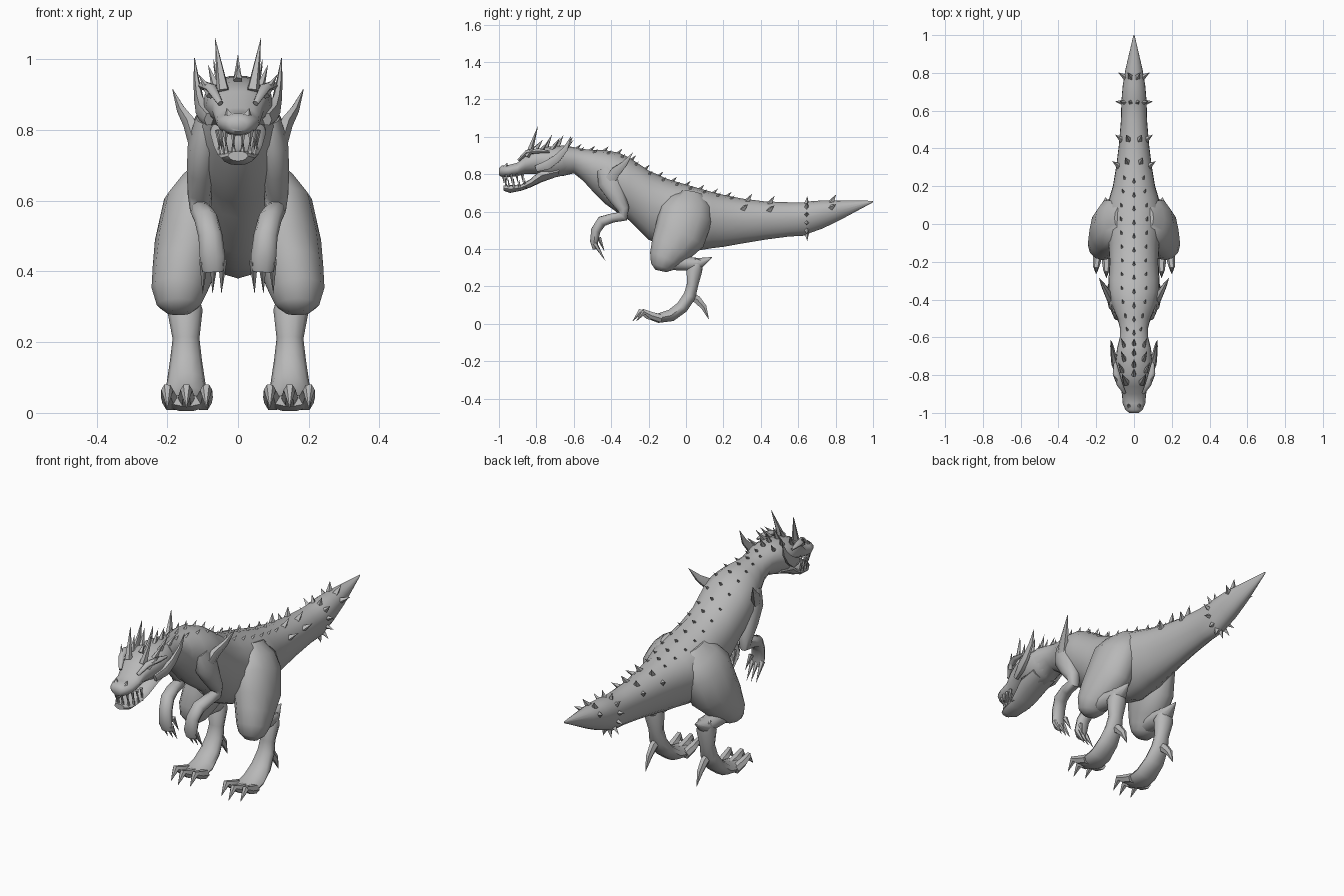
import bpy, bmesh, math
from mathutils import Vector

skin = bpy.data.materials.new("stone_grey")
skin.diffuse_color = (0.48, 0.48, 0.48, 1)


def finish(name, bm, mirror=False, angle=50):
    bmesh.ops.recalc_face_normals(bm, faces=bm.faces)
    me = bpy.data.meshes.new(name)
    bm.to_mesh(me)
    bm.free()
    ob = bpy.data.objects.new(name, me)
    bpy.context.collection.objects.link(ob)
    me.materials.append(skin)
    if mirror:
        ob.modifiers.new("mirror", 'MIRROR').use_mirror_merge = False
    bpy.ops.object.select_all(action='DESELECT')
    ob.select_set(True)
    bpy.context.view_layer.objects.active = ob
    bpy.ops.object.shade_smooth_by_angle(angle=math.radians(angle))
    return ob


def skin_rings(bm, rings):
    vs = [[bm.verts.new(p) for p in r] for r in rings]
    n = len(vs[0])
    for a, b in zip(vs, vs[1:]):
        for i in range(n):
            bm.faces.new((a[i], a[(i + 1) % n], b[(i + 1) % n], b[i]))
    bm.faces.new(vs[0])
    bm.faces.new(vs[-1][::-1])


def section(s, a, egg):
    """Point on an upright egg-shaped section s = (y, top, bottom, half width)."""
    y, top, bot, w = s
    sn = math.sin(a)
    return Vector((w * math.cos(a) * (1 + egg * sn), y, (top + bot) / 2 + (top - bot) / 2 * sn))


def loft(name, prof, n=16, egg=0.15):
    bm = bmesh.new()
    skin_rings(bm, [[section(s, 2 * math.pi * (i + .5) / n + math.pi / n, egg) for i in range(n)] for s in prof])
    return finish(name, bm)


def tube(name, pts, n=10, mirror=True):
    """Tube along points (x, y, z, half width, half depth)."""
    bm, rings = bmesh.new(), []
    for i, p in enumerate(pts):
        c = Vector(p[:3])
        t = (Vector(pts[min(i + 1, len(pts) - 1)][:3]) - Vector(pts[max(i - 1, 0)][:3])).normalized()
        side = (Vector((1, 0, 0)) - t * t.x).normalized()
        up = side.cross(t)
        rings.append([c + side * p[3] * math.cos(2 * math.pi * k / n) + up * p[4] * math.sin(2 * math.pi * k / n)
                      for k in range(n)])
    skin_rings(bm, rings)
    return finish(name, bm, mirror)


def spikes(name, items, mirror=True, n=5):
    """Cones given as (base, tip, radius)."""
    bm = bmesh.new()
    for base, tip, r in items:
        b, t = Vector(base), Vector(tip)
        q = (t - b).to_track_quat('Z', 'Y')
        ring = [bm.verts.new(b + q @ Vector((r * math.cos(2 * math.pi * k / n), r * math.sin(2 * math.pi * k / n), 0)))
                for k in range(n)]
        top = bm.verts.new(t)
        bm.faces.new(ring)
        for k in range(n):
            bm.faces.new((ring[k], ring[(k + 1) % n], top))
    return finish(name, bm, mirror, 40)


# Neck, torso and tail
body = [(-.66, .955, .79, .09), (-.60, .945, .805, .075), (-.55, .935, .765, .075), (-.50, .93, .71, .088),
        (-.43, .928, .64, .118), (-.36, .915, .59, .135), (-.30, .888, .55, .135), (-.20, .82, .45, .13),
        (-.10, .775, .405, .135), (0, .745, .38, .145), (.08, .722, .395, .145), (.14, .705, .405, .13),
        (.20, .69, .412, .112), (.30, .67, .43, .095), (.42, .655, .45, .08), (.55, .65, .467, .069),
        (.64, .65, .472, .067), (.66, .655, .485, .066), (.73, .66, .51, .06), (.82, .66, .553, .045), (1.0, .658, .650, .003)]
loft("body", body)


def on_body(y, deg):
    for a, b in zip(body, body[1:]):
        if a[0] <= y <= b[0]:
            f = (y - a[0]) / (b[0] - a[0])
            return section([u + (v - u) * f for u, v in zip(a, b)], math.radians(deg), .15)


def body_spike(y, deg, length, r, lean=.6):
    p = on_body(y, deg)
    d = Vector((math.cos(math.radians(deg)), lean, math.sin(math.radians(deg)))).normalized()
    return p - d * .012, p + d * length, r


# Head with upper jaw, then the open lower jaw
loft("head", [(-1.0, .832, .795, .025), (-.985, .847, .785, .045), (-.95, .85, .783, .06), (-.90, .863, .79, .064),
              (-.86, .91, .80, .073), (-.80, .937, .80, .09), (-.73, .95, .775, .1), (-.66, .955, .79, .09),
              (-.60, .94, .81, .07)], 14, .1)
loft("lower_jaw", [(-.975, .74, .712, .028), (-.94, .742, .70, .047), (-.88, .745, .712, .056),
                   (-.83, .775, .73, .068), (-.77, .83, .758, .08), (-.68, .84, .79, .075)], 12, .1)

# Teeth along both jaws
teeth = []
for i, (x, y) in enumerate([(.014, -.978), (.036, -.962), (.048, -.935), (.053, -.905), (.056, -.875)]):
    teeth.append(((x, y, .80), (x * .95, y + .006, .745 + .008 * (i % 2)), .009))
    teeth.append(((x * .9, y + .015, .73), (x * .95, y + .012, .785 - .01 * (i % 2)), .008))
spikes("teeth", teeth)

# Head horns, brows and crest
spikes("crown_horns", [((.042, -.84, .91), (.065, -.79, 1.062), .019),
                       ((.075, -.85, .90), (.112, -.80, .957), .016),
                       ((.062, -.78, .92), (.085, -.73, .985), .014),
                       ((.05, -.72, .93), (.07, -.67, 1.0), .014),
                       ((.05, -.65, .93), (.07, -.60, .985), .012)])
tube("brow_ridge", [(.05, -.895, .875, .008, .008), (.075, -.85, .918, .016, .013), (.095, -.79, .925, .018, .013),
                    (.1, -.73, .92, .006, .006)], 8)
tube("cheek_horn", [(.082, -.80, .83, .014, .02), (.1, -.74, .85, .02, .028), (.11, -.69, .885, .014, .024),
                    (.117, -.645, .935, .009, .016), (.123, -.615, 1.003, .001, .001)], 6)
spikes("crest", [((0, y, .94), (0, y + .035, z), .014)
                 for y, z in [(-.80, .985), (-.75, 1.015), (-.69, 1.01), (-.64, 1.0)]], False)
spikes("nostril_bumps", [((.025, -.965, .835), (.032, -.955, .862), .016)])

# Spine and flank spikes
spikes("spine_spikes", [body_spike(-.58 + .073 * i, 90, .03, .011, 1) for i in range(12)], False, 4)
spikes("back_spikes", [body_spike(-.56 + .073 * i, 66, .024, .01, .9) for i in range(12)], True, 4)
spikes("tail_spikes", [body_spike(y, a, .045, .018) for y, a in
                       [(.31, 35), (.33, 70), (.45, 35), (.45, 70), (.78, 25), (.78, 70)]], True, 4)
spikes("tail_ring", [body_spike(.645, 15 + 30 * i, .036, .016, .1) for i in range(12)], False, 4)

# Shoulder spike
tube("shoulder_spike", [(.115, -.41, .76, .025, .035), (.135, -.375, .815, .02, .03), (.16, -.33, .855, .013, .018),
                        (.185, -.285, .915, .001, .001)], 6)

# Arms and hands
tube("arm", [(.085, -.43, .83, .035, .05), (.098, -.405, .76, .044, .07), (.105, -.37, .68, .04, .05),
             (.108, -.335, .615, .034, .034), (.106, -.335, .575, .03, .03), (.102, -.39, .567, .032, .026),
             (.09, -.45, .548, .034, .03), (.078, -.482, .50, .034, .027), (.072, -.492, .44, .036, .022),
             (.07, -.485, .40, .03, .014)])
claws = []
for x in (.045, .07, .098):
    claws += [((x, -.487, .43), (x + .002, -.43, .335), .014)]
spikes("finger_claws", claws + [((.05, -.465, .46), (.035, -.435, .385), .013)])

# Thighs
tube("thigh", [(.075, .03, .70, .03, .06), (.095, .02, .645, .07, .12), (.113, .0, .585, .098, .145),
               (.135, -.035, .47, .102, .14), (.155, -.085, .40, .088, .112), (.167, -.115, .345, .078, .085),
               (.168, -.13, .305, .062, .06), (.168, -.135, .283, .035, .03)], 12)

# Lower legs and feet
tube("shank", [(.16, -.12, .335, .05, .045), (.153, -.03, .325, .046, .042), (.15, .03, .32, .046, .038),
               (.15, .075, .325, .038, .03), (.15, .14, .356, .002, .002)])
tube("foot", [(.15, .065, .345, .035, .025), (.15, .045, .29, .05, .045), (.147, .035, .21, .038, .032),
              (.147, .02, .15, .045, .035), (.147, -.02, .09, .054, .035), (.146, -.08, .045, .06, .034),
              (.146, -.15, .03, .064, .026), (.146, -.185, .035, .055, .016)])
for k, (x, dx) in enumerate([(.098, -.008), (.146, 0), (.19, .01)]):
    y = -.02 if k == 1 else 0
    tube("toe_%d" % (k + 1), [(x, -.13, .028, .024, .024), (x + dx / 2, -.185 + y, .045, .023, .022),
                              (x + dx, -.225 + y, .065, .017, .018), (x + dx, -.265 + y, .015, .001, .001)], 6)
tube("heel_spur", [(.147, .02, .15, .02, .025), (.147, .06, .13, .02, .024), (.147, .095, .09, .015, .018),
                   (.147, .122, .025, .001, .001)], 6)
